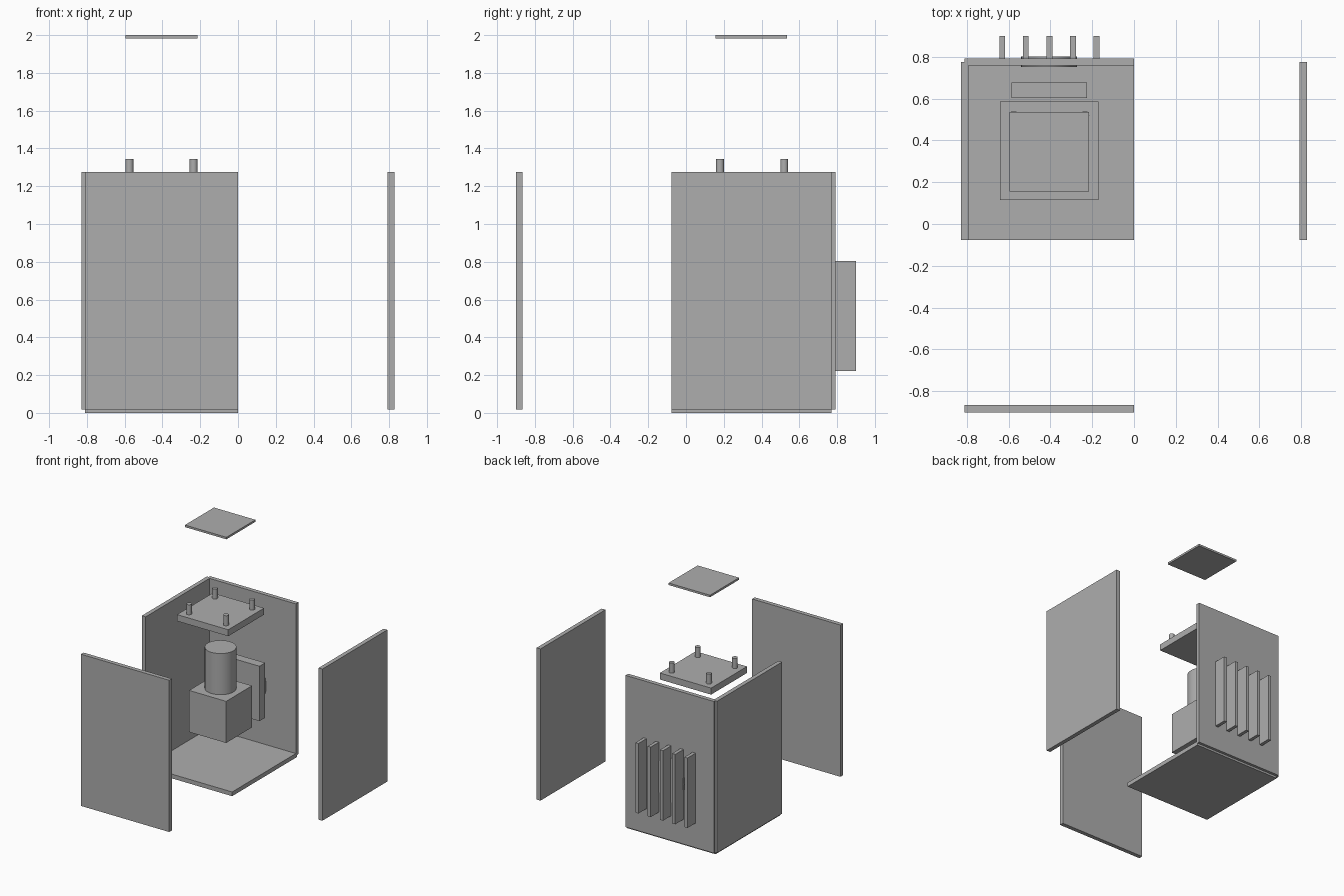
import bpy, math

if "Cube" in bpy.data.objects:
    bpy.data.objects.remove(bpy.data.objects["Cube"])

grey = bpy.data.materials.new("plain_grey")
grey.diffuse_color = (0.42, 0.42, 0.42, 1)
grey.use_nodes = True
grey.node_tree.nodes["Principled BSDF"].inputs["Base Color"].default_value = grey.diffuse_color

CX, CY = -0.405, 0.35     # centre of the inner assembly
T = 0.035                 # panel thickness
Z0, Z1 = 0.0175, 1.275    # wall bottom and top


def finish(name):
    ob = bpy.context.object
    ob.name = name
    ob.data.materials.append(grey)
    return ob


def box(name, x, y, z):
    """Box from (min, max) pairs."""
    bpy.ops.mesh.primitive_cube_add(
        size=1, location=[(a + b) / 2 for a, b in (x, y, z)])
    ob = finish(name)
    ob.scale = [b - a for a, b in (x, y, z)]
    bpy.ops.object.transform_apply(location=False, rotation=False, scale=True)
    return ob


def rod(name, radius, depth, loc, rot=(0, 0, 0), scale=(1, 1, 1)):
    bpy.ops.mesh.primitive_cylinder_add(
        vertices=32, radius=radius, depth=depth, location=loc, rotation=rot)
    ob = finish(name)
    ob.scale = scale
    bpy.ops.object.transform_apply(location=False, rotation=True, scale=True)
    bpy.ops.object.shade_smooth_by_angle(angle=math.radians(30))
    return ob


def around(c, half):
    return (c - half, c + half)


# Housing: base, attached walls, and the exploded front and right walls
box("base", (-0.81, 0), (-0.077, 0.77), (0, T))
box("back_wall", (-0.81, 0), around(0.775, T / 2), (Z0, Z1))
box("front_wall", (-0.81, 0), around(-0.883, T / 2), (Z0, Z1))
for name, x in (("left_wall", -0.81), ("right_wall", 0.81)):
    box(name, around(x, T / 2), (-0.077, 0.774), (Z0, Z1))

# Cooling fins on the back wall
for i in range(5):
    box(f"fin_{i + 1}", around(CX + (i - 2) * 0.1125, 0.014), (0.785, 0.9), (0.223, 0.803))

# Round vent set through the back wall
rod("vent", 0.134, 0.05, (-0.406, 0.775, 0.52), (math.pi / 2, 0, 0), (1, 1.4, 1))

# Motor, its shaft and the control block behind it
box("motor", around(CX, 0.17), around(CY, 0.17), (0.28, 0.625))
rod("shaft", 0.119, 0.346, (CX, CY, 0.793))
box("control_block", around(CX, 0.18), (0.603, 0.678), (0.302, 0.757))

# Support plate with four posts, and the raised top plate
box("support_plate", around(CX, 0.235), around(CY, 0.235), (1.207, 1.261))
for sx in (-1, 1):
    for sy in (-1, 1):
        rod("post", 0.021, 0.09, (CX + sx * 0.17, CY + sy * 0.17, 1.299))
box("top_plate", around(CX, 0.19), around(CY - 0.005, 0.19), (1.983, 2.0))
